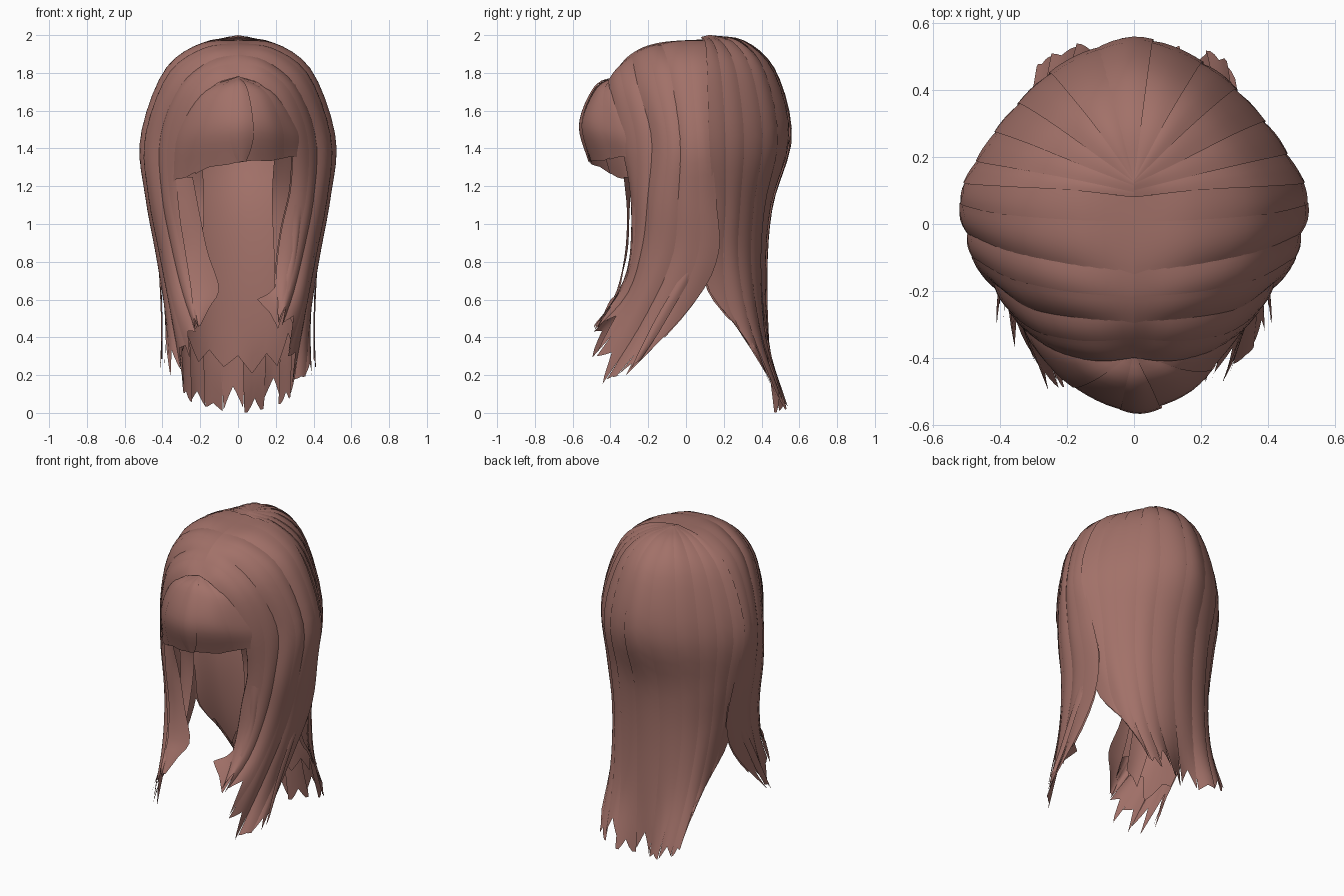
import bpy, bmesh, math, random
from mathutils import Vector

random.seed(4)
default = bpy.data.objects.get("Cube")
if default:
    bpy.data.objects.remove(default, do_unlink=True)

hair = bpy.data.materials.new("dusty brown hair")
hair.use_nodes = True
COLOR = (0.36, 0.165, 0.14, 1)
hair.diffuse_color = COLOR
hair.node_tree.nodes["Principled BSDF"].inputs["Base Color"].default_value = COLOR


def spline(points, t):
    """Smooth curve through evenly spaced points, t from 0 to 1."""
    last = len(points) - 1
    x = min(max(t, 0), 1) * last
    i = min(int(x), last - 1)
    f = x - i
    b, c = points[i], points[i + 1]
    a = points[i - 1] if i > 0 else b * 2 - c
    d = points[i + 2] if i + 2 <= last else c * 2 - b
    return (b * 2 + (c - a) * f + (a * 2 - b * 5 + c * 4 - d) * f * f
            + (b * 3 - a - c * 3 + d) * f ** 3) / 2


def guide(*rows):
    return [Vector(row) for row in rows]


def flip(path):
    return [Vector((-p.x, p.y, p.z)) for p in path]


def outward(p):
    return (p - Vector((0, 0, min(p.z, 1.4)))).normalized()


def lock(name, guides, v0, v1, tip=1.0, jag=0.05, taper=0.3,
         lift=(0, 0.02), bulge=0.008, columns=9, rows=28):
    """A sheet of hair lofted over part of a guide set, cut into a few broad points."""
    cuts = [tip - jag * (k % 2) * random.uniform(.3, 1) - jag * random.random() * .4
            for k in range(columns // 3 + 2)]
    ends = []
    for c in range(columns + 1):
        k, f = c // 3, c % 3 / 3
        ends.append(cuts[k] * (1 - f) + cuts[k + 1] * f)
    bm = bmesh.new()
    grid = []
    for r in range(rows + 1):
        line = []
        for c in range(columns + 1):
            u = c / columns
            t = ends[c] * r / rows
            s = min(max((t - 0.72) / 0.28, 0), 1)
            narrow = 0.5 + (u - 0.5) * (1 - taper * s * s)
            v = v0 + (v1 - v0) * narrow
            p = spline([spline(g, t) for g in guides], v)
            off = lift[0] + (lift[1] - lift[0]) * u + bulge * math.sin(math.pi * u)
            p = p + outward(p) * off * min(1, t * 6)
            p.z = min(max(p.z, 0), 2)
            line.append(bm.verts.new(p))
        grid.append(line)
    for top, low in zip(grid, grid[1:]):
        for c in range(columns):
            bm.faces.new((top[c], low[c], low[c + 1], top[c + 1]))
    bmesh.ops.remove_doubles(bm, verts=bm.verts, dist=0.0001)
    # Turn the sheet so that it faces away from the head
    bm.normal_update()
    if sum(f.normal.dot(outward(f.calc_center_median())) * f.calc_area() for f in bm.faces) < 0:
        bmesh.ops.reverse_faces(bm, faces=bm.faces)
    mesh = bpy.data.meshes.new(name)
    bm.to_mesh(mesh)
    bm.free()
    mesh.materials.append(hair)
    for poly in mesh.polygons:
        poly.use_smooth = True
    bpy.context.collection.objects.link(bpy.data.objects.new(name, mesh))


# Guide paths for the side hair, from the brow to behind the ear
side = [
    guide((0, -.4, 1.78), (.1, -.41, 1.75), (.21, -.39, 1.65), (.28, -.35, 1.45),
          (.28, -.3, 1.2), (.23, -.29, .97), (.2, -.31, .74), (.19, -.43, .45)),
    guide((0, -.29, 1.9), (.15, -.28, 1.86), (.31, -.25, 1.72), (.41, -.18, 1.45),
          (.4, -.2, 1.15), (.35, -.23, .88), (.29, -.31, .63), (.22, -.5, .42)),
    guide((0, -.14, 1.96), (.18, -.12, 1.93), (.37, -.08, 1.79), (.49, -.03, 1.45),
          (.47, -.04, 1.15), (.41, -.07, .83), (.35, -.22, .5), (.29, -.44, .15)),
    guide((0, .14, 1.98), (.19, .13, 1.95), (.38, .12, 1.8), (.5, .13, 1.45),
          (.46, .16, 1.13), (.41, .17, .83), (.38, .02, .55), (.4, -.37, .14)),
]

# Guide paths for the back hair, from behind the ear to the spine
back_half = [
    guide((0, .08, 1.99), (.19, .1, 1.95), (.38, .11, 1.8), (.5, .12, 1.45),
          (.45, .14, 1.12), (.4, .12, .85), (.36, .12, .64), (.3, .36, .36)),
    guide((0, .12, 2), (.15, .19, 1.95), (.29, .26, 1.8), (.385, .3, 1.45),
          (.36, .28, 1.1), (.33, .27, .8), (.3, .33, .45), (.28, .47, .1)),
    guide((0, .13, 2), (.09, .28, 1.96), (.17, .4, 1.8), (.22, .465, 1.45),
          (.21, .4, 1.1), (.2, .38, .76), (.18, .42, .38), (.16, .53, .03)),
]
spine = guide((0, .13, 2), (0, .31, 1.96), (0, .47, 1.8), (0, .55, 1.46),
              (0, .45, 1.1), (0, .42, .76), (0, .43, .36), (0, .46, 0))
back = back_half + [spine] + [flip(g) for g in reversed(back_half)]

# Inner locks that hang between the face and the side hair
inner = [
    guide((.2, -.3, 1.45), (.18, -.2, 1.15), (.19, -.22, .85), (.2, -.32, .55)),
    guide((.37, -.15, 1.45), (.34, -.12, 1.15), (.31, -.16, .85), (.3, -.32, .45)),
]

# Under layer that closes the gaps between the locks
lock("back_under_layer", back, 0, 1, .92, .05, 0, (-.01, -.01), 0, 42)
for label, guides, hang in (("left", side, inner),
                            ("right", [flip(g) for g in side], [flip(g) for g in inner])):
    lock(label + "_under_layer", guides, 0, 1, .92, .05, 0, (-.01, -.01), 0, 18)
    lock(label + "_inner_lock", hang, 0, 1, 1, .05, .2, (0, 0), .01, 6, 16)

    # Overlapping side locks, each raised over the one in front
    count = 6
    for i in range(count):
        lock(f"{label}_side_lock_{i + 1}", guides, max(0, (i - .1) / count),
             min(1, (i + 1.1) / count), random.uniform(.98, 1.02), .06, .25,
             (.014, 0) if i % 2 else (0, .018), columns=6)

# Back locks, wider over the middle
edges = [0, .09, .18, .27, .36, .47, .58, .68, .77, .85, .93, 1]
for i, (a, b) in enumerate(zip(edges, edges[1:])):
    lock(f"back_lock_{i + 1}", back, max(0, a - .012), min(1, b + .012),
         random.uniform(.99, 1.03), .05, .25, (.01, 0) if a < .5 else (0, .01), .005, 6)

# Fringe fanning out from the hairline and tucked under the side hair
root = (0, -.38, 1.78)
fringe = [
    guide(root, (-.19, -.36, 1.7), (-.34, -.27, 1.48), (-.36, -.25, 1.2)),
    guide(root, (-.17, -.41, 1.69), (-.28, -.38, 1.48), (-.3, -.33, 1.23)),
    guide(root, (-.1, -.46, 1.7), (-.17, -.49, 1.5), (-.18, -.43, 1.28)),
    guide(root, (0, -.48, 1.71), (0, -.553, 1.52), (0, -.5, 1.32)),
    guide(root, (.1, -.46, 1.7), (.16, -.5, 1.52), (.16, -.44, 1.33)),
    guide(root, (.17, -.41, 1.69), (.27, -.38, 1.5), (.28, -.34, 1.35)),
    guide(root, (.19, -.36, 1.7), (.34, -.27, 1.5), (.36, -.25, 1.35)),
]
parts = [0, .3, .52, .75, 1]
for i, (a, b) in enumerate(zip(parts, parts[1:])):
    lock(f"fringe_lock_{i + 1}", fringe, max(0, a - .02), min(1, b + .02), 1, .02, 0,
         (0, .006), .003, 9, 16)
lock("fringe_centre_wisp", fringe, .46, .58, 1, .03, .7, (.008, .012), .005, 6, 16)

# Loose wisps that frame the face
right_wisp = [
    guide((-.24, -.33, 1.25), (-.2, -.31, 1.04), (-.16, -.32, .85), (-.1, -.35, .66),
          (-.15, -.4, .56), (-.2, -.46, .46)),
    guide((-.33, -.29, 1.25), (-.31, -.3, 1.04), (-.28, -.31, .85), (-.25, -.36, .66),
          (-.24, -.41, .56), (-.22, -.47, .44)),
]
left_wisp = [
    guide((.3, -.29, 1.1), (.27, -.29, .84), (.19, -.34, .66), (.1, -.4, .6)),
    guide((.34, -.27, 1.1), (.31, -.28, .84), (.26, -.36, .6), (.21, -.47, .44)),
]
# Small flyaway strands behind the ears
flyaway = [
    guide((.48, .12, 1.3), (.43, .09, .95), (.4, -.16, .5), (.41, -.3, .22)),
    guide((.47, .17, 1.3), (.42, .14, .95), (.4, -.1, .5), (.4, -.24, .28)),
]
for name, wisp in (("right_face_wisp", right_wisp), ("left_face_wisp", left_wisp),
                   ("left_flyaway", flyaway), ("right_flyaway", [flip(g) for g in flyaway])):
    lock(name, wisp, 0, 1, 1, .04, 0, (0, 0), .008, 6, 16)
